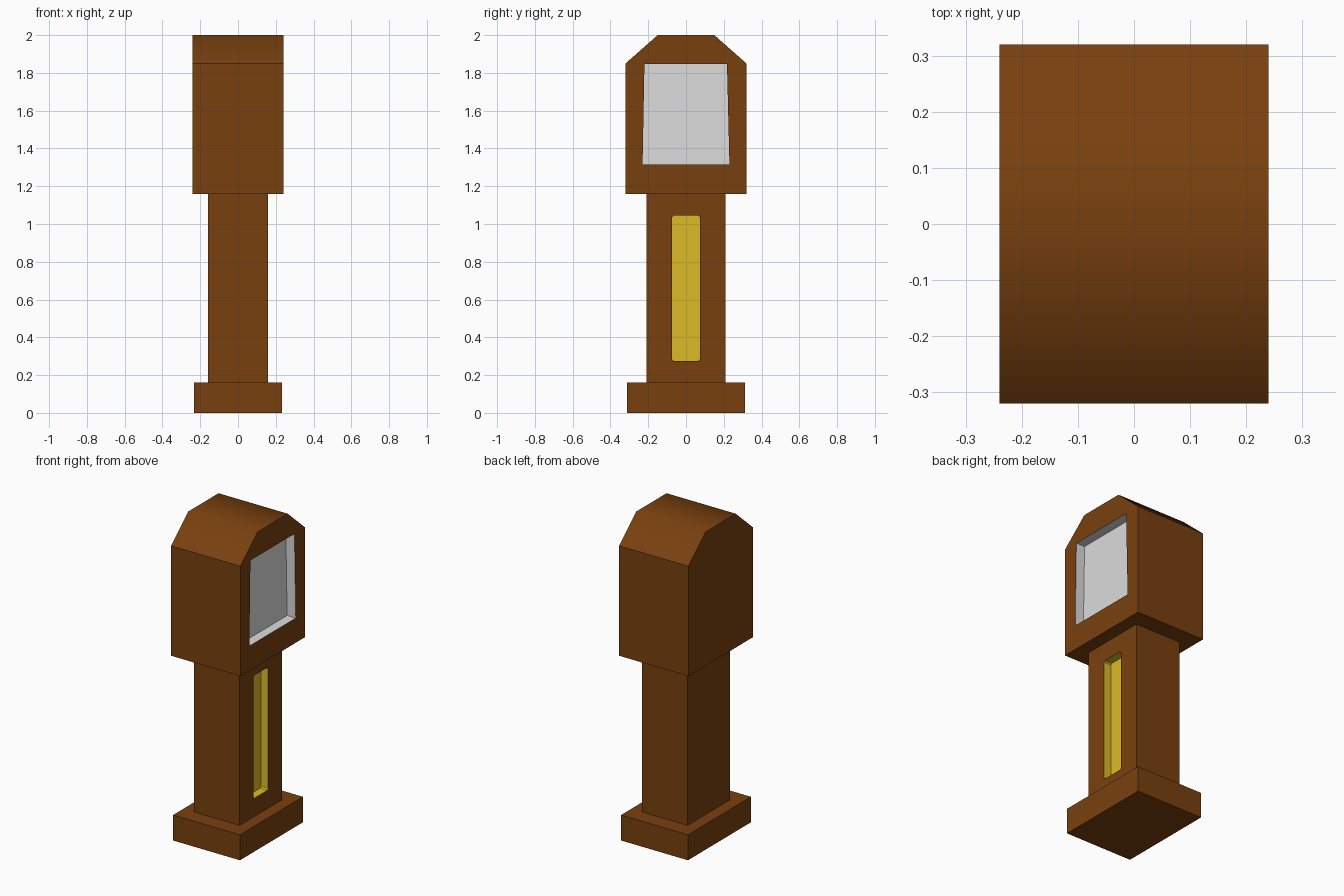
import bpy, bmesh, math

if "Cube" in bpy.data.objects:
    bpy.data.objects.remove(bpy.data.objects["Cube"])


def material(name, rgb):
    m = bpy.data.materials.new(name)
    m.diffuse_color = (*rgb, 1)
    m.use_nodes = True
    m.node_tree.nodes["Principled BSDF"].inputs["Base Color"].default_value = m.diffuse_color
    return m


WOOD = material("brown wood", (0.188, 0.051, 0.0045))
GREY = material("pale grey", (0.716, 0.716, 0.716))
GOLD = material("gold", (0.716, 0.497, 0.02))


def prism(name, profile, x0, x1, mats, index=0):
    """Extrude a (y, z) profile along x."""
    bm = bmesh.new()
    face = bm.faces.new([bm.verts.new((x0, y, z)) for y, z in profile])
    ext = bmesh.ops.extrude_face_region(bm, geom=[face])
    for v in ext["geom"]:
        if isinstance(v, bmesh.types.BMVert):
            v.co.x = x1
    bmesh.ops.recalc_face_normals(bm, faces=bm.faces)
    for f in bm.faces:
        f.material_index = index
    mesh = bpy.data.meshes.new(name)
    bm.to_mesh(mesh)
    bm.free()
    for m in mats:
        mesh.materials.append(m)
    ob = bpy.data.objects.new(name, mesh)
    bpy.context.collection.objects.link(ob)
    return ob


def rect(y, z0, z1):
    return [(-y, z0), (y, z0), (y, z1), (-y, z1)]


def activate(ob):
    bpy.ops.object.select_all(action='DESELECT')
    ob.select_set(True)
    bpy.context.view_layer.objects.active = ob


def recess(body, profile, x_face, depth, mats):
    """Cut a coloured niche into the +x face."""
    cutter = prism("cutter", profile, x_face - depth, x_face + 0.1, mats, 1)
    cutter.hide_render = True
    mod = body.modifiers.new("recess", 'BOOLEAN')
    mod.operation = 'DIFFERENCE'
    mod.solver = 'EXACT'
    mod.object = cutter
    activate(body)
    bpy.ops.object.modifier_apply(modifier=mod.name)
    bpy.data.objects.remove(cutter, do_unlink=True)


# Plinth
prism("base", rect(0.312, 0, 0.16), -0.232, 0.232, [WOOD])

# Trunk with the gold pendulum niche
trunk = prism("trunk", rect(0.21, 0.16, 1.16), -0.158, 0.158, [WOOD, GOLD])
y, z0, z1, c = 0.073, 0.275, 1.045, 0.008
niche = [(-y + c, z0), (y - c, z0), (y, z0 + c), (y, z1 - c),
         (y - c, z1), (-y + c, z1), (-y, z1 - c), (-y, z0 + c)]
recess(trunk, niche, 0.158, 0.05, [WOOD, GOLD])

# Hood with a sloped roof and the grey dial niche
hood = prism("hood", [(-0.32, 1.16), (0.32, 1.16), (0.32, 1.85),
                      (0.15, 2.0), (-0.15, 2.0), (-0.32, 1.85)],
             -0.24, 0.24, [WOOD, GREY])
recess(hood, [(-0.23, 1.315), (0.23, 1.315), (0.217, 1.848), (-0.22, 1.848)],
       0.24, 0.06, [WOOD, GREY])

# Roof facets blend softly, all other edges stay sharp
activate(hood)
bpy.ops.object.shade_smooth_by_angle(angle=math.radians(45))
